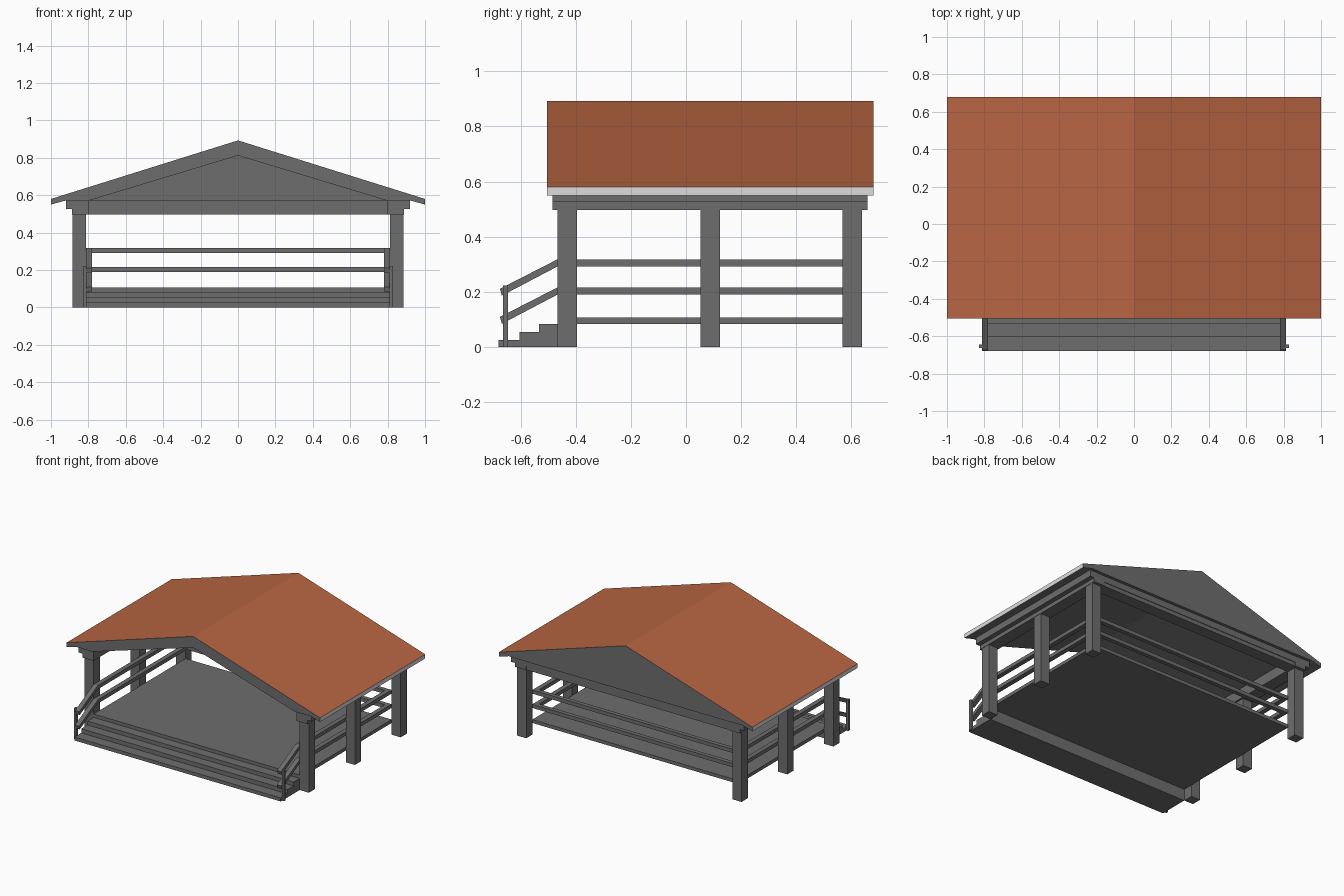
import bpy, bmesh
from mathutils import Vector

if "Cube" in bpy.data.objects:
    bpy.data.objects.remove(bpy.data.objects["Cube"])


def material(name, rgb):
    m = bpy.data.materials.new(name)
    m.diffuse_color = (*rgb, 1)
    m.use_nodes = True
    m.node_tree.nodes["Principled BSDF"].inputs["Base Color"].default_value = m.diffuse_color
    return m


GREY = material("grey timber", (0.155, 0.155, 0.155))
ORANGE = material("terracotta roof", (0.48, 0.13, 0.055))
LIGHT = material("pale eave trim", (0.72, 0.72, 0.72))


def prism(name, profile, axis, a, b):
    """Extrude a closed 2D profile along x (profile is y,z) or y (profile is x,z)."""
    def point(p, t):
        return (t, p[0], p[1]) if axis == "x" else (p[0], t, p[1])
    bm = bmesh.new()
    face = bm.faces.new([bm.verts.new(point(p, a)) for p in profile])
    ext = bmesh.ops.extrude_face_region(bm, geom=[face])
    step = Vector((b - a, 0, 0)) if axis == "x" else Vector((0, b - a, 0))
    verts = [g for g in ext["geom"] if isinstance(g, bmesh.types.BMVert)]
    bmesh.ops.translate(bm, vec=step, verts=verts)
    bmesh.ops.recalc_face_normals(bm, faces=bm.faces)
    me = bpy.data.meshes.new(name)
    bm.to_mesh(me)
    bm.free()
    me.materials.append(GREY)
    ob = bpy.data.objects.new(name, me)
    bpy.context.collection.objects.link(ob)
    return ob


def box(name, x0, x1, y0, y1, z0, z1):
    return prism(name, [(y0, z0), (y1, z0), (y1, z1), (y0, z1)], "x", x0, x1)


def mirrored(ob):
    """Mirror a right-hand part to the left."""
    ob.modifiers.new("mirror", "MIRROR").use_axis[0] = True
    return ob


# Pitched roof slab, open at the front gable
half = [(1, .55), (1, .58)]
under = [(.92, .572), (.80, .57)]
profile = (half + [(0, .893)] + [(-x, z) for x, z in reversed(half)]
           + [(-x, z) for x, z in under] + [(0, .812)] + under[::-1])
roof = prism("roof", profile, "y", -.505, .68)
roof.data.materials.append(ORANGE)
roof.data.materials.append(LIGHT)
for f in roof.data.polygons:
    if f.normal.z > .5 and f.center.z > .6:
        f.material_index = 1          # tiled slopes
    elif abs(f.normal.x) > .99:
        f.material_index = 2          # eave edges

# Closed back gable
prism("back_gable", [(-.8, .57), (.8, .57), (0, .812)], "y", .60, .68)

# Stepped beams on both sides and across the back
mirrored(box("side_beam_upper", .80, .92, -.485, .659, .525, .572))
mirrored(box("side_beam_lower", .80, .887, -.485, .659, .497, .525))
box("back_beam_upper", -.80, .80, .57, .659, .525, .572)
box("back_beam_lower", -.80, .80, .57, .655, .497, .525)

# Six posts
for label, y in (("front", -.466), ("middle", .053), ("back", .568)):
    mirrored(box(label + "_post", .813, .885, y, y + .07, 0, .5))

# Raised floor and front steps
box("floor", -.813, .813, -.466, .57, .083, .107)
box("bottom_board", -.813, .813, .54, .57, .083, .107).name = "back_floor_edge"
prism("front_steps", [(-.68, 0), (-.466, 0), (-.466, .083), (-.534, .083),
                      (-.534, .055), (-.604, .055), (-.604, .025), (-.68, .025)],
      "x", -.813, .813)

# Railings: level rails, then sloping rails beside the steps
for label, z in (("lower", .190), ("upper", .292)):
    mirrored(box(label + "_side_rail", .78, .813, -.466, .568, z, z + .026))
    box(label + "_back_rail", -.813, .813, .54, .57, z, z + .026)
    mirrored(prism(label + "_stair_rail",
                   [(-.466, z), (-.466, z + .026), (-.675, z - .081), (-.668, z - .106)],
                   "x", .78, .813))
mirrored(box("stair_rail_post", .811, .828, -.664, -.645, 0, .222))
